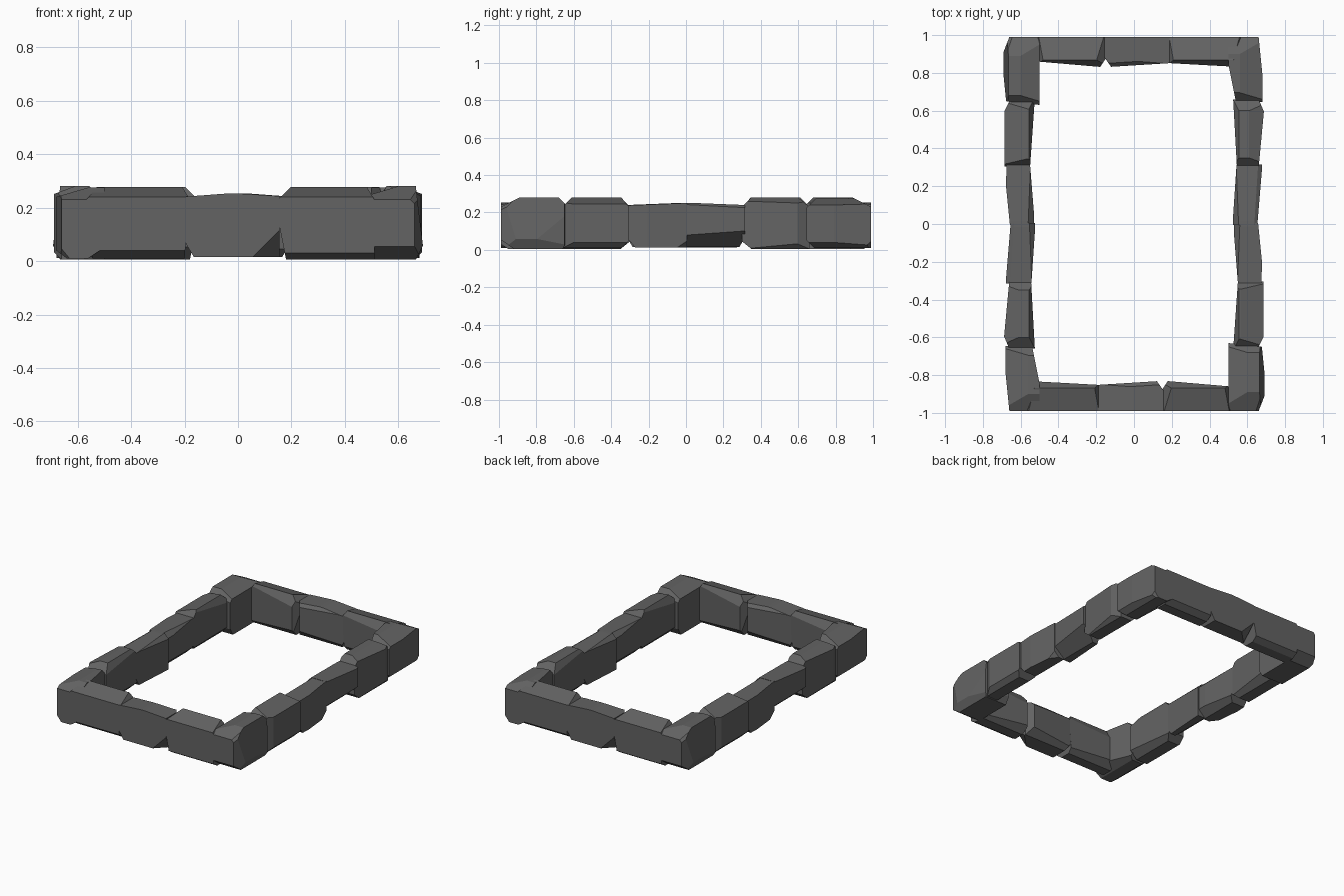
import bpy, bmesh, math
from mathutils import Vector, Matrix

stone_mat = bpy.data.materials.new("dark grey stone")
stone_mat.diffuse_color = (0.125, 0.125, 0.125, 1)


def stone(name, lo, hi, cuts):
    """Box hewn by planes. Each cut holds signed intercepts measured from the
    box corner on that side (0 = plane runs parallel to that axis)."""
    bm = bmesh.new()
    bmesh.ops.create_cube(bm, size=1)
    for v in bm.verts:
        v.co = [(l + h) / 2 + c * (h - l) for l, h, c in zip(lo, hi, v.co)]
    for cut in cuts:
        corner = Vector([h if c > 0 else l for l, h, c in zip(lo, hi, cut)])
        n = Vector([1 / c if c else 0 for c in cut])
        k = next(i for i in range(3) if cut[i])
        corner[k] -= cut[k]
        r = bmesh.ops.bisect_plane(bm, geom=bm.verts[:] + bm.edges[:] + bm.faces[:],
                                   plane_co=corner, plane_no=n.normalized(), clear_outer=True)
        edges = [e for e in r["geom_cut"] if isinstance(e, bmesh.types.BMEdge)]
        if edges:
            bmesh.ops.edgeloop_fill(bm, edges=edges)
    bmesh.ops.recalc_face_normals(bm, faces=bm.faces[:])
    me = bpy.data.meshes.new(name)
    bm.to_mesh(me)
    bm.free()
    me.materials.append(stone_mat)
    # The ring repeats after half a turn
    for suffix, angle in (("_a", 0), ("_b", math.pi)):
        ob = bpy.data.objects.new(name + suffix, me)
        ob.matrix_world = Matrix.Rotation(angle, 4, 'Z')
        bpy.context.collection.objects.link(ob)


# Front row, left to right
stone("front_left_stone", (-.575, -.99, .01), (-.18, -.83, .28), [
    (0, -.13, .04), (0, .04, .07), (0, -.04, -.03), (0, .05, -.05),
    (-.05, 0, .06), (.03, 0, .05), (-.06, .05, 0), (.4, .022, 0),
    (-.03, 0, -.25), (.02, 0, -.25)])
stone("front_middle_stone", (-.195, -.99, .015), (.155, -.83, .253), [
    (-.16, 0, .012), (.16, 0, .010), (-.35, .022, 0), (.035, .05, 0),
    (0, .03, .03), (.10, -.10, -.10), (-.03, 0, -.05), (0, .05, -.05)])
stone("front_right_stone", (.14, -.99, .005), (.51, -.83, .28), [
    (0, -.13, .04), (0, .04, .07), (0, -.04, -.025), (0, .05, -.05),
    (-.06, 0, .06), (.03, 0, .05), (-.04, .06, 0), (.35, .03, 0),
    (-.04, 0, -.20)])

# Front right corner
stone("wide_corner_stone", (.50, -.99, .005), (.695, -.63, .28), [
    (0, -.10, .05), (.035, -.09, 0), (.02, .20, 0), (.20, .022, 0),
    (0, -.07, -.05), (0, .05, .05), (.03, 0, .25), (-.10, 0, .03),
    (.10, -.12, .10), (0, .03, -.05), (.03, 0, -.06)])

# Right side, front to back
stone("side_stone_1", (.525, -.66, .01), (.685, -.305, .28), [
    (.12, 0, .035), (-.03, 0, .06), (.03, 0, -.03), (-.05, 0, -.05),
    (0, -.05, .05), (0, .04, .05), (-.025, .36, 0), (.03, -.06, 0),
    (0, .04, -.04)])
stone("side_stone_2", (.53, -.312, .012), (.682, .005, .25), [
    (0, -.30, .012), (.025, .25, 0), (-.03, 0, .03), (.06, .08, -.06),
    (.008, -.20, 0), (0, -.04, -.05), (-.05, 0, -.05), (-.02, -.25, 0)])
stone("side_stone_3", (.523, -.005, .015), (.678, .315, .252), [
    (.10, 0, -.085), (.025, -.30, 0), (.04, 0, .025), (-.02, .30, 0),
    (-.03, 0, .03), (0, .30, .012), (0, .03, -.05)])
stone("side_stone_4", (.525, .30, .005), (.69, .66, .28), [
    (.08, 0, .03), (-.03, 0, .05), (.03, -.32, 0), (.03, .07, 0),
    (0, -.05, .05), (0, .06, .05), (0, -.05, -.04), (-.02, -.36, 0),
    (-.05, 0, -.05), (.03, 0, -.03)])

# Back right corner
stone("narrow_corner_stone", (.50, .645, .01), (.68, .99, .275), [
    (-.04, -.20, 0), (.12, 0, .035), (0, -.05, .05), (0, .09, .045),
    (.02, .20, 0), (.04, 0, -.03), (0, -.04, -.04), (.05, .06, -.06),
    (-.06, 0, -.04)])
